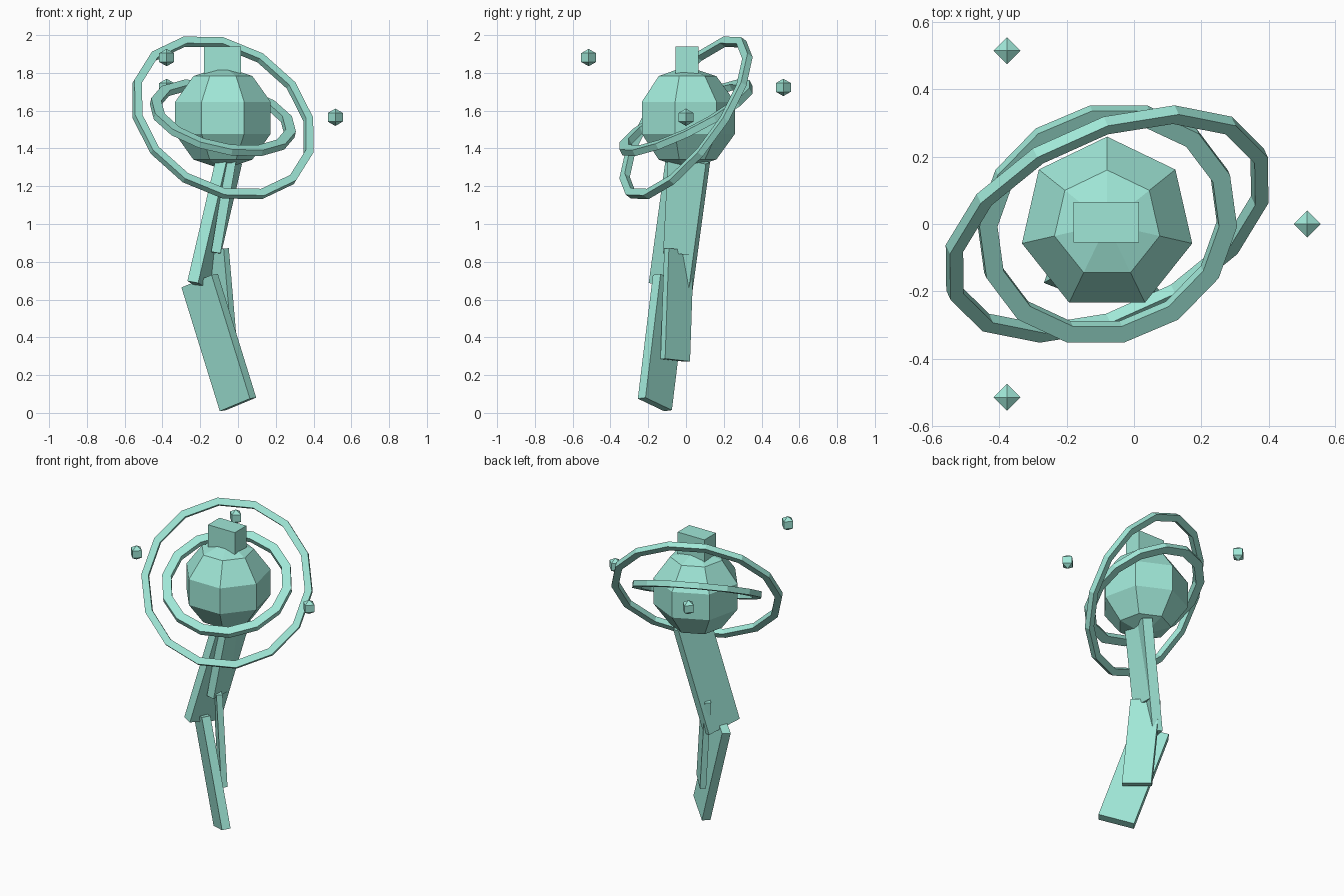
import bpy, bmesh, math
from mathutils import Matrix, Vector, Euler

if "Cube" in bpy.data.objects:
    bpy.data.objects.remove(bpy.data.objects["Cube"])

CENTRE = Vector((-0.08, 0.0, 1.562))

teal = bpy.data.materials.new("teal")
teal.diffuse_color = (0.35, 0.80, 0.68, 1)
teal.use_nodes = True
teal.node_tree.nodes["Principled BSDF"].inputs["Base Color"].default_value = teal.diffuse_color


def finish(name, bm, matrix):
    """Clean the mesh, place it and link it as a flat-shaded object."""
    bmesh.ops.remove_doubles(bm, verts=bm.verts, dist=1e-5)
    bmesh.ops.recalc_face_normals(bm, faces=bm.faces)
    mesh = bpy.data.meshes.new(name)
    bm.to_mesh(mesh)
    bm.free()
    mesh.materials.append(teal)
    obj = bpy.data.objects.new(name, mesh)
    obj.matrix_world = matrix
    bpy.context.collection.objects.link(obj)
    return obj


def lathe(name, profile, sides, phase, matrix, closed=False):
    """Turn an (r, z) profile about the local z axis."""
    bm = bmesh.new()
    rows = []
    for i in range(sides):
        a = math.radians(phase) + math.tau * i / sides
        rows.append([bm.verts.new((r * math.cos(a), r * math.sin(a), z)) for r, z in profile])
    n = len(profile)
    for i in range(sides):
        p, q = rows[i], rows[(i + 1) % sides]
        for j in range(n if closed else n - 1):
            k = (j + 1) % n
            bm.faces.new((p[j], q[j], q[k], p[k]))
    return finish(name, bm, matrix)


def ball(name, radius, sides, rings, phase, location):
    profile = [(radius * math.sin(math.pi * i / rings), radius * math.cos(math.pi * i / rings))
               for i in range(rings + 1)]
    return lathe(name, profile, sides, phase, Matrix.Translation(location))


def hoop(name, inner, outer, height, tilt, phase):
    h = height / 2
    profile = [(inner, -h), (outer, -h), (outer, h), (inner, h)]
    rot = Euler([math.radians(t) for t in tilt]).to_matrix().to_4x4()
    return lathe(name, profile, 14, phase, Matrix.Translation(CENTRE) @ rot, closed=True)


def box(name, matrix, size):
    bm = bmesh.new()
    bmesh.ops.create_cube(bm, size=1, matrix=Matrix.Diagonal((*size, 1)))
    return finish(name, bm, matrix)


def slab(name, bottom, top, side, width, thickness):
    """Flat bar from bottom to top, its wide direction along side."""
    bottom, top = Vector(bottom), Vector(top)
    up = (top - bottom).normalized()
    wide = Vector(side)
    wide = (wide - up * wide.dot(up)).normalized()
    thin = up.cross(wide)
    rot = Matrix((wide, thin, up)).transposed().to_4x4()
    return box(name, Matrix.Translation((bottom + top) / 2) @ rot,
               (width, thickness, (top - bottom).length))


# Faceted body and the block on top
ball("body", 0.273, 7, 5, 90, CENTRE)
box("top_block", Matrix.Translation((-0.082, 0.005, 1.84)), (0.195, 0.12, 0.20))

# Two tilted hoops around the body
hoop("inner_ring", 0.338, 0.393, 0.036, (26, 13, 0), 0)
hoop("outer_ring", 0.474, 0.517, 0.036, (49, 32, 0), 90)

# Three small floating gems, each higher than the last
for i in range(3):
    a = math.tau * i / 3
    ball(f"gem_{i + 1}", 0.046, 4, 3, 0,
         (CENTRE.x + 0.595 * math.cos(a), 0.595 * math.sin(a), 1.565 + 0.158 * i))

# Long bent leg
slab("long_leg_upper", (-0.202, -0.081, 0.67), (-0.045, 0.011, 1.345), (0.075, 0.21, -0.046), 0.228, 0.062)
slab("long_leg_lower", (0.0, -0.165, 0.045), (-0.203, -0.085, 0.70), (0.16, -0.14, 0.065), 0.222, 0.053)

# Short bent leg
slab("short_leg_upper", (-0.117, -0.042, 0.845), (-0.033, -0.017, 1.345), (0.0, 1.0, -0.05), 0.158, 0.050)
slab("short_leg_lower", (-0.071, -0.057, 0.279), (-0.121, -0.037, 0.864), (0.12, -0.135, 0.015), 0.177, 0.037)
